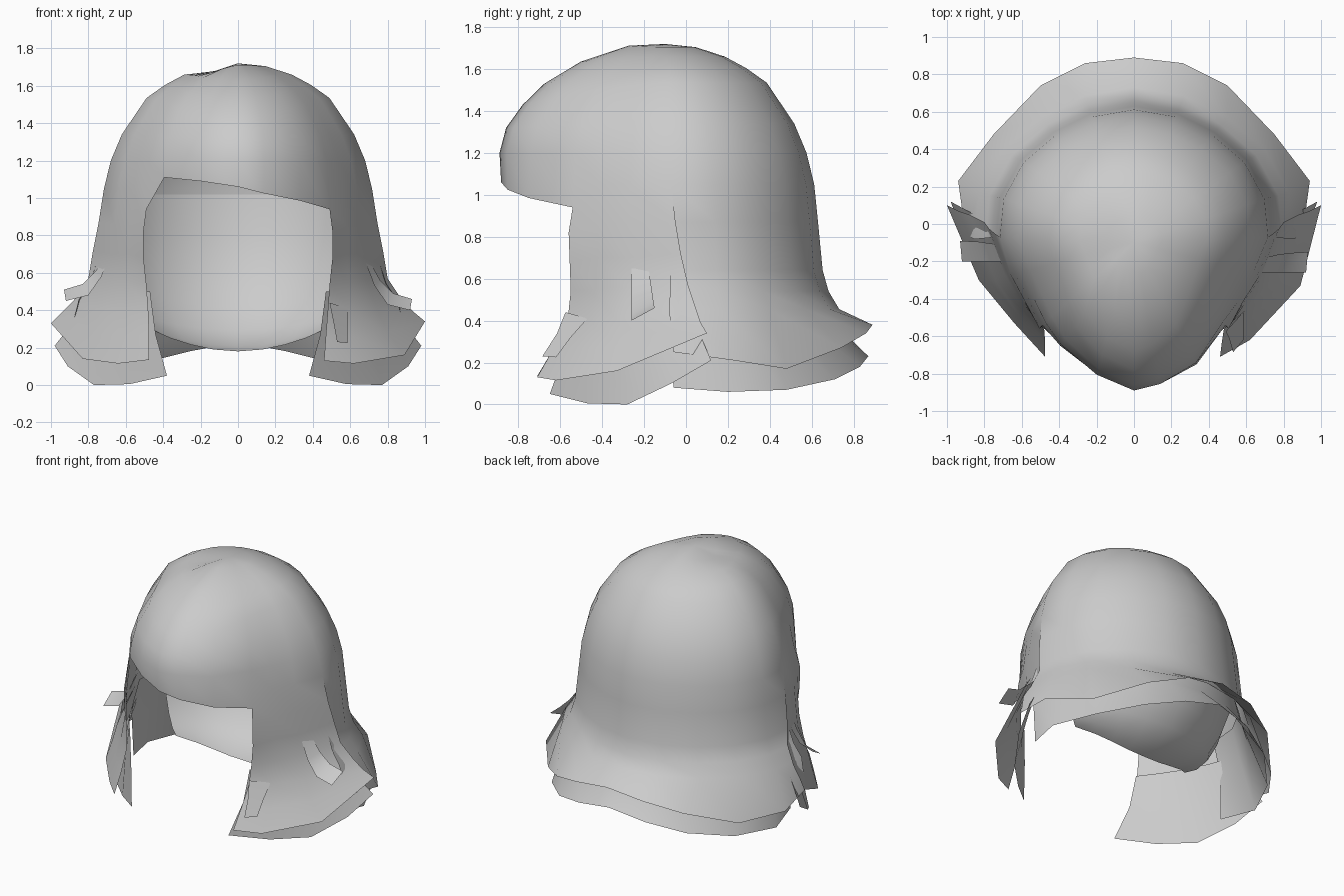
import bpy, bmesh, math

if "Cube" in bpy.data.objects:
    bpy.data.objects.remove(bpy.data.objects["Cube"])

grey = bpy.data.materials.new("hair_grey")
grey.diffuse_color = (0.6, 0.6, 0.6, 1)
grey.use_nodes = True
grey.node_tree.nodes["Principled BSDF"].inputs["Base Color"].default_value = grey.diffuse_color


def sheet(name, *grids, closed_first=False, flips=(False,)):
    """Skin one or more point grids, row by row, weld them and shade smooth."""
    bm = bmesh.new()
    for g, rows in enumerate(grids):
        grid = [[bm.verts.new(p) for p in row] for row in rows]
        n = len(rows[0])
        flip = flips[g % len(flips)]
        for a, b in zip(grid, grid[1:]):
            for i in range(n if closed_first and g == 0 else n - 1):
                j = (i + 1) % n
                q = [a[i], b[i], b[j], a[j]]
                bm.faces.new(q[::-1] if flip else q)
    bmesh.ops.remove_doubles(bm, verts=bm.verts, dist=0.0005)
    me = bpy.data.meshes.new(name)
    bm.to_mesh(me)
    bm.free()
    me.materials.append(grey)
    for p in me.polygons:
        p.use_smooth = True
    ob = bpy.data.objects.new(name, me)
    bpy.context.collection.objects.link(ob)
    return ob


def mirrored(rows):
    return [[(-x, y, z) for x, y, z in r] for r in rows]


def mirror_row(half):
    """Back row: right side to centre, then on to the left side."""
    return half + [(-x, y, z) for x, y, z in half[-2::-1]]


# Head outline, front centre round the side to back centre
outline = [(0, -.89), (.14, -.86), (.34, -.76), (.5, -.55), (.57, -.42), (.65, -.27),
           (.735, -.07), (.715, .14), (.605, .34), (.43, .49), (.23, .59), (0, .63)]
outline_left = outline[:1] + [(.2, -.81), (.4, -.66)] + outline[3:]
back = outline[6:]
front_w = [1, .92, .65, .3, .17, .06, 0, 0, 0, 0, 0, 0]
front_prof = [(0, 1.72), (.22, 1.712), (.51, 1.635), (.73, 1.53), (.86, 1.43),
              (.96, 1.32), (1, 1.2), (.99, 1.05)]
back_prof = [(0, 1.72), (.2, 1.705), (.39, 1.66), (.53, 1.605), (.665, 1.535),
             (.845, 1.34), (.925, 1.2), (.975, 1.05)]
fringe_right = [1.06, 1.025, .985, .94]
fringe_left = [1.06, 1.09, 1.11, .94]

# Crown with an uneven fringe and a slight parting dip on the left
crown = []
for k, (f, b) in enumerate(zip(front_prof, back_prof)):
    def point(i, side):
        w = front_w[i]
        r, z = (f[j] * w + b[j] * (1 - w) for j in (0, 1))
        x, y = (outline if side > 0 else outline_left)[i]
        if k == len(front_prof) - 1 and i < 4:
            z = (fringe_right if side > 0 else fringe_left)[i]
        if k == 1 and side < 0:
            z -= .035 * math.sin(math.pi * i / 11)
        return (side * x * r, -.1 + (y + .1) * r, z)
    crown.append([point(i, 1) for i in range(12)] + [point(i, -1) for i in range(10, 0, -1)])

# Back curtain flaring out to its hem
curtain = [crown[-1][6:17]]
for s, z in ((1.0, .87), (1.035, .64), (1.08, .54), (1.16, .455)):
    curtain.append(mirror_row([(x * s, y * s, z) for x, y in back]))
curtain.append(mirror_row([(.9, -.06, .25), (.94, .23, .21), (.75, .48, .17),
                           (.5, .74, .27), (.26, .86, .34), (0, .89, .38)]))

# Side curtains framing the face, hanging from the crown
side = [
    crown[-1][3:7],
    [(.505, -.56, .82), (.58, -.42, .85), (.66, -.27, .86), (.745, -.05, .87)],
    [(.505, -.555, .68), (.585, -.42, .7), (.675, -.27, .7), (.775, -.025, .72)],
    [(.49, -.55, .54), (.59, -.43, .55), (.69, -.27, .56), (.80, .01, .57)],
    [(.48, -.565, .4), (.6, -.46, .4), (.74, -.3, .41), (.88, .05, .45)]]
hem_right = [[(.47, -.63, .27), (.61, -.53, .26), (.80, -.32, .28), (.94, .07, .39)],
             [(.46, -.71, .13), (.62, -.62, .115), (.89, -.33, .16), (1.0, .1, .34)]]
hem_left = [[(.475, -.63, .27), (.61, -.5, .26), (.78, -.3, .28), (.94, .07, .39)],
            [(.475, -.71, .135), (.64, -.53, .115), (.83, -.3, .14), (1.0, .1, .33)]]
sheet("hair_shell", crown, curtain, side + hem_right, mirrored(side + hem_left),
      closed_first=True, flips=(False, False, False, True))

# Lower back layer peeping out below
rows = [mirror_row([(x * s, y * s, z) for x, y in back]) for s, z in ((.99, .64), (1.07, .42))]
rows.append(mirror_row([(.78, -.06, .08), (.85, .2, .06), (.72, .48, .07),
                        (.5, .71, .12), (.26, .83, .18), (0, .87, .23)]))
sheet("back_underlayer", rows)

# Lower side layer
under = [
    [(.47, -.54, .5), (.56, -.42, .5), (.66, -.27, .5), (.73, -.12, .5), (.78, .01, .5)],
    [(.44, -.57, .27), (.58, -.44, .27), (.7, -.28, .27), (.8, -.1, .3), (.87, .06, .35)],
    [(.38, -.65, .05), (.58, -.47, .005), (.77, -.28, .0), (.91, -.07, .1), (.98, .12, .21)]]
sheet("side_underlayer_right", under)
sheet("side_underlayer_left", mirrored(under), flips=(True,))

# Inner nape curving forward under the head
nape_edge = [(.46, -.04, .30), (.36, .04, .25), (.25, .08, .215), (.13, .1, .19), (0, .11, .18)]
nape = []
for k in range(7):
    t = math.radians(90 - 15 * k)
    nape.append(mirror_row([(a + (x * .975 - a) * math.sin(t), b + (y * .965 - b) * math.sin(t),
                             c + (1.02 - c) * (1 - math.cos(t)))
                            for (x, y), (a, b, c) in zip(back[1:], nape_edge)]))
sheet("inner_nape", nape, flips=(True,))

# Flicked out strands over the ears
flick = [[(.68, -.26, .66), (.705, -.18, .66)], [(.73, -.26, .53), (.76, -.165, .56)],
         [(.80, -.26, .43), (.83, -.155, .49)], [(.92, -.26, .40), (.93, -.15, .46)]]
sheet("ear_strand_right", flick)
sheet("ear_strand_left", [[(-x, y + .06, z + .05) for x, y, z in r] for r in flick], flips=(True,))

# Small strand beside the face
sheet("cheek_strand", [[(.49, -.575, .44), (.585, -.47, .41)], [(.51, -.615, .34), (.585, -.55, .32)],
                       [(.53, -.685, .23), (.585, -.62, .225)]])
